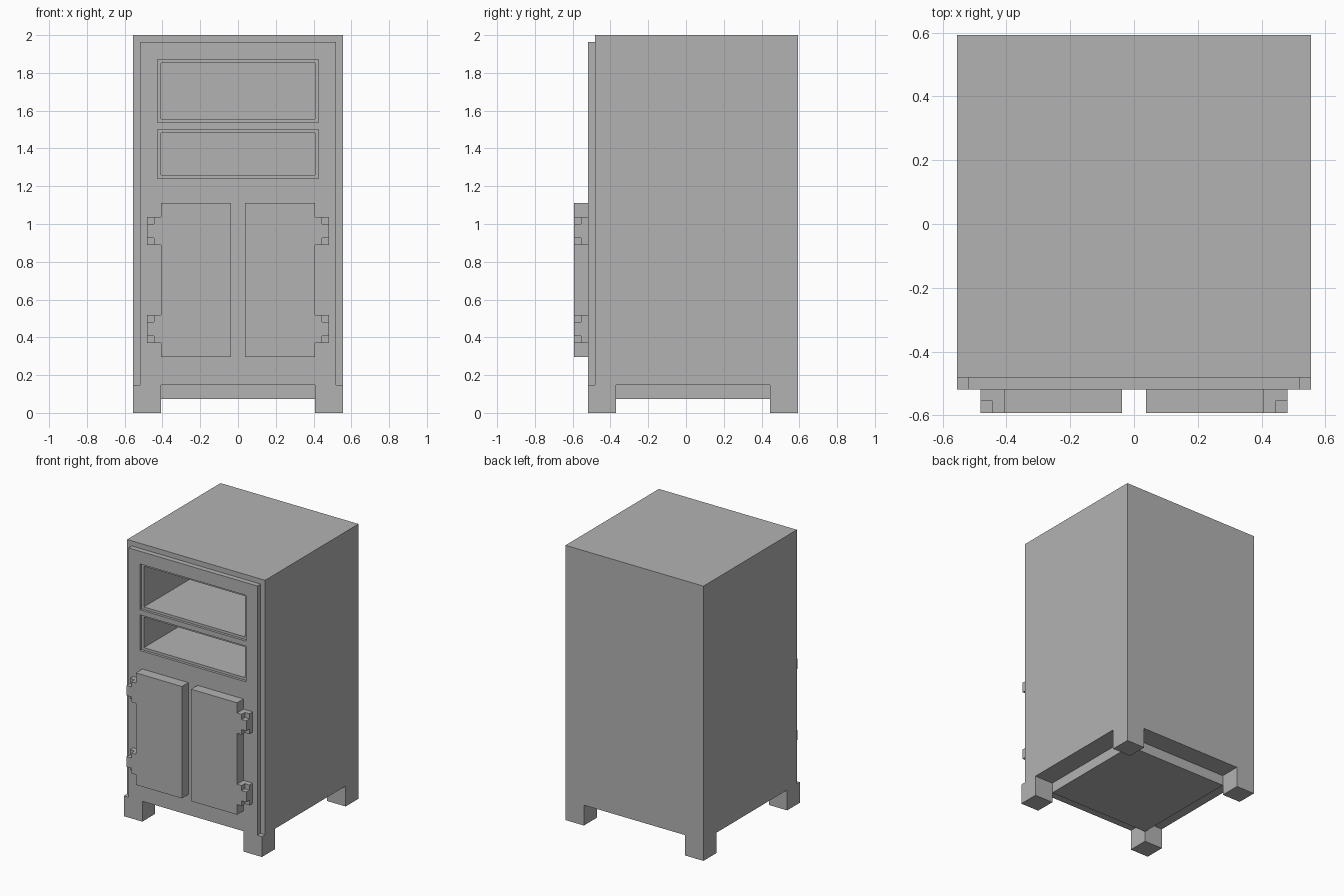
import bpy
import bmesh

if "Cube" in bpy.data.objects:
    bpy.data.objects.remove(bpy.data.objects["Cube"], do_unlink=True)

U = 2 / 54  # design module: the cabinet is 54 modules tall

grey = bpy.data.materials.new("plain grey")
grey.use_nodes = True
colour = (0.45, 0.45, 0.45, 1)
grey.diffuse_color = colour
grey.node_tree.nodes["Principled BSDF"].inputs["Base Color"].default_value = colour


def box(name, x, y, z):
    """Box spanning the given (low, high) ranges, in modules."""
    bm = bmesh.new()
    bmesh.ops.create_cube(bm, size=1)
    for v in bm.verts:
        v.co = [U * (sum(r) / 2 + c * abs(r[1] - r[0])) for r, c in zip((x, y, z), v.co)]
    mesh = bpy.data.meshes.new(name)
    bm.to_mesh(mesh)
    bm.free()
    mesh.materials.append(grey)
    obj = bpy.data.objects.new(name, mesh)
    bpy.context.collection.objects.link(obj)
    return obj


def combine(target, other, operation):
    """Apply a boolean and discard the helper object."""
    mod = target.modifiers.new("boolean", 'BOOLEAN')
    mod.operation = operation
    mod.solver = 'EXACT'
    mod.object = other
    bpy.context.view_layer.objects.active = target
    bpy.ops.object.modifier_apply(modifier=mod.name)
    bpy.data.objects.remove(other, do_unlink=True)


# Cabinet body, raised front panel and the floor block between the legs
body = box("cabinet_body", (-15, 15), (-13, 16), (4, 54))
panel = box("front_panel", (-14, 14), (-14, -13), (4, 53))
box("floor_block", (-11, 11), (-10, 12), (2, 4))

# Two open compartments, each with a shallow rebate around its mouth
for low, high in ((42, 50), (34, 40)):
    combine(panel, box("rebate_cutter", (-11.5, 11.5), (-15, -13.5),
                       (low - 0.5, high + 0.5)), 'DIFFERENCE')
    for part in (panel, body):
        combine(part, box("compartment_cutter", (-11, 11), (-15, 12),
                          (low, high)), 'DIFFERENCE')

for side, label in ((1, "left"), (-1, "right")):
    # Square corner legs
    for y, place in (((-14, -10), "front"), ((12, 16), "back")):
        box(f"{place}_{label}_leg", (side * 11, side * 15), y, (0, 4))

    # Thick door with two hinge blocks, notched at their outer front corners
    door = box(f"{label}_door", (side * 1, side * 11), (-16, -14), (8, 30))
    for z in (10, 24):
        hinge = box("hinge", (side * 11, side * 13), (-16, -14), (z, z + 4))
        for notch in ((z - 1, z + 1), (z + 3, z + 5)):
            combine(hinge, box("notch_cutter", (side * 12, side * 14),
                               (-17, -15), notch), 'DIFFERENCE')
        combine(door, hinge, 'UNION')
